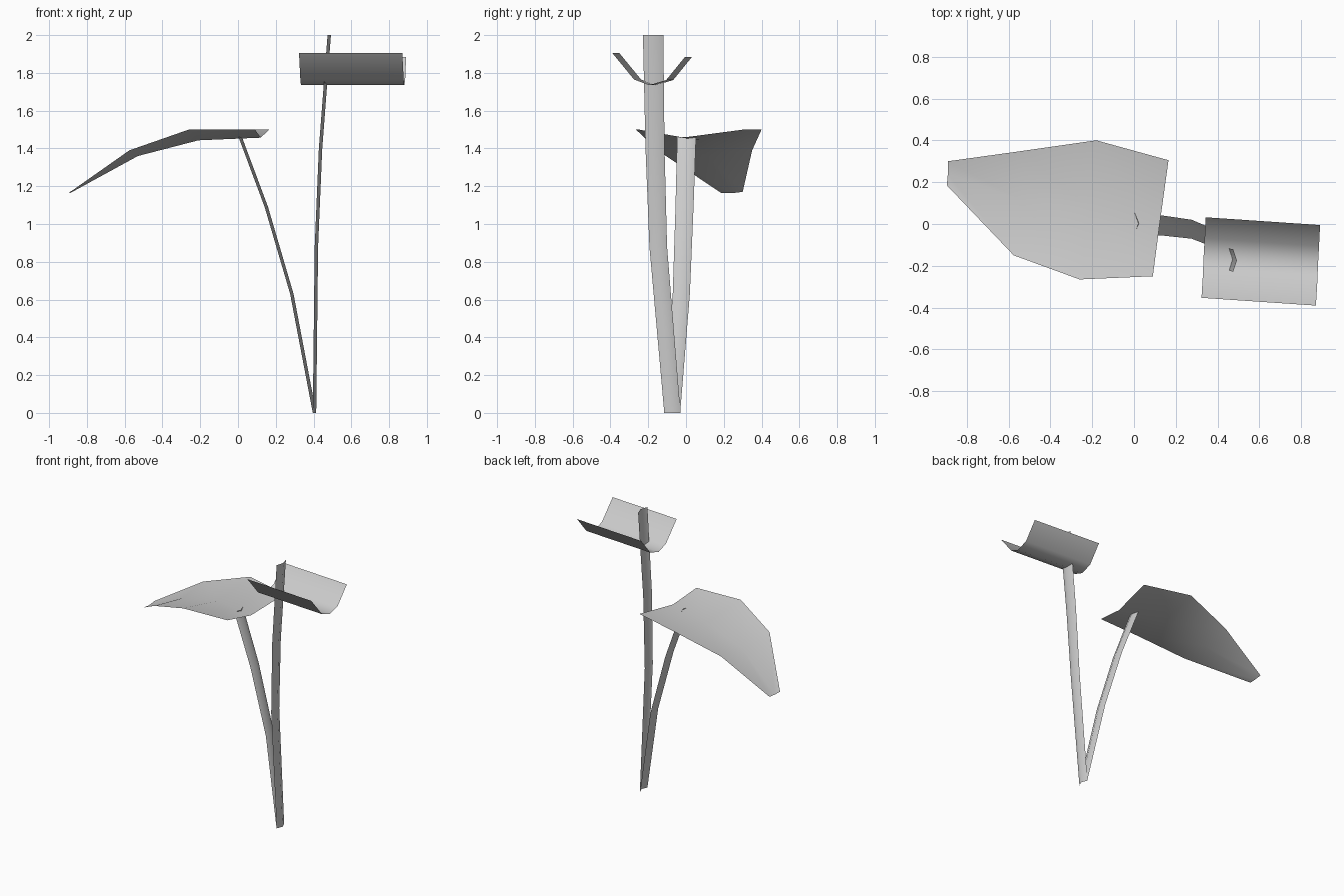
import bpy

cube = bpy.data.objects.get("Cube")
if cube:
    bpy.data.objects.remove(cube, do_unlink=True)

grey = bpy.data.materials.new("plain_grey")
grey.use_nodes = True
colour = (0.6, 0.6, 0.6, 1)
grey.diffuse_color = colour
grey.node_tree.nodes["Principled BSDF"].inputs["Base Color"].default_value = colour


def sheet(name, rows):
    """Skin a smooth open surface over rows of points."""
    n = len(rows[0])
    verts = [p for row in rows for p in row]
    faces = [(r * n + c, r * n + c + 1, (r + 1) * n + c + 1, (r + 1) * n + c)
             for r in range(len(rows) - 1) for c in range(n - 1)]
    mesh = bpy.data.meshes.new(name)
    mesh.from_pydata(verts, [], faces)
    mesh.materials.append(grey)
    mesh.shade_smooth()
    ob = bpy.data.objects.new(name, mesh)
    bpy.context.collection.objects.link(ob)
    return ob


def stem(name, path, half, fold=0.018):
    """Folded strip with its ridge towards +x."""
    rows = []
    for i, (x, y, z) in enumerate(path):
        w = half[0] + (half[1] - half[0]) * i / (len(path) - 1)
        rows.append([(x - fold / 2, y - w, z), (x + fold / 2, y, z),
                     (x - fold / 2, y + w, z)])
    return sheet(name, rows)


# Stems
stem("tall_stem", [(0.405, -0.072, 0), (0.415, -0.147, 0.88),
                   (0.437, -0.164, 1.4), (0.483, -0.174, 2.0)], (0.043, 0.054))
stem("bent_stem", [(0.405, -0.074, 0), (0.285, -0.025, 0.63),
                   (0.15, -0.008, 1.09), (0.012, 0.003, 1.46)], (0.043, 0.05))

# Broad drooping leaf: front edge, midrib, back edge at each station
sheet("broad_leaf", [
    [(0.09, -0.25, 1.5), (0.12, -0.02, 1.457), (0.165, 0.305, 1.5)],
    [(-0.26, -0.265, 1.5), (-0.21, 0.07, 1.443), (-0.18, 0.4, 1.5)],
    [(-0.575, -0.15, 1.39), (-0.53, 0.11, 1.36), (-0.53, 0.35, 1.39)],
    [(-0.895, 0.185, 1.165), (-0.89, 0.24, 1.163), (-0.89, 0.3, 1.17)],
])

# Curled upper leaf: trough profile swept along x with a slight turn
trough = [(-0.39, 1.905, 0.87), (-0.275, 1.765, 0.877), (-0.195, 1.735, 0.88),
          (-0.105, 1.762, 0.885), (-0.005, 1.885, 0.89)]
sheet("curled_leaf", [[(x - dx, y + dy, z) for y, z, x in trough]
                      for dx, dy in ((0, 0), (0.547, 0.037))])
